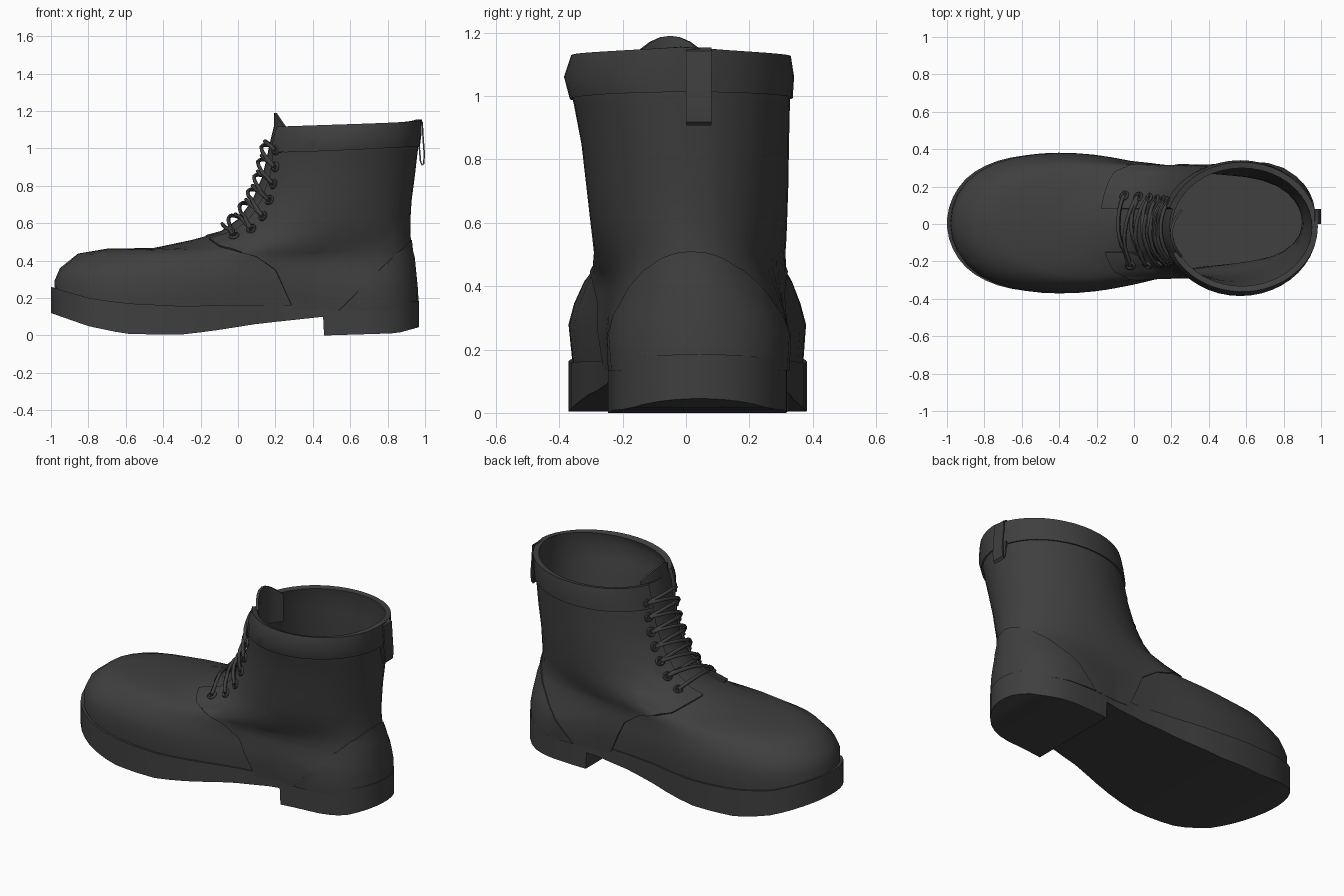
import bpy, bmesh, math
from mathutils import Vector
from mathutils.bvhtree import BVHTree

if "Cube" in bpy.data.objects:
    bpy.data.objects.remove(bpy.data.objects["Cube"], do_unlink=True)

leather = bpy.data.materials.new("charcoal_leather")
leather.use_nodes = True
leather.diffuse_color = (0.05, 0.05, 0.05, 1)
leather.node_tree.nodes["Principled BSDF"].inputs["Base Color"].default_value = (0.05, 0.05, 0.05, 1)

SEGS = 44
LACE_Y = -0.035  # centre line of the lacing
GAP = 0.115      # half width of the lacing gap


def interp(table, x):
    if x <= table[0][0]:
        return table[0][1]
    for (x0, y0), (x1, y1) in zip(table, table[1:]):
        if x <= x1:
            return y0 + (y1 - y0) * (x - x0) / (x1 - x0)
    return table[-1][1]


# Footprint: width relative to an ellipse, from toe (u = -1) to heel (u = 1)
WIDTH = [(-1, 1.5), (-.9, 1.44), (-.8, 1.35), (-.6, 1.2), (-.4, 1.1), (-.2, 1), (0, .89),
         (.2, .81), (.4, .81), (.62, .94), (.83, 1.2), (1, 1.4)]


def foot(u, s):
    shift = 0.1 * min(max(u / 0.6, 0), 1)
    return shift + s * interp(WIDTH, u)


def link(name, data):
    data.materials.append(leather)
    ob = bpy.data.objects.new(name, data)
    bpy.context.collection.objects.link(ob)
    bpy.ops.object.select_all(action='DESELECT')
    ob.select_set(True)
    bpy.context.view_layer.objects.active = ob
    return ob


def finish(name, bm, solid=0, offset=0, angle=40):
    me = bpy.data.meshes.new(name)
    bm.to_mesh(me)
    bm.free()
    ob = link(name, me)
    if solid:
        mod = ob.modifiers.new("thickness", 'SOLIDIFY')
        mod.thickness, mod.offset = solid, offset
        bpy.ops.object.modifier_apply(modifier=mod.name)
    bpy.ops.object.shade_smooth_by_angle(angle=math.radians(angle))


def loft(rows, closed=True):
    bm = bmesh.new()
    grid = [[bm.verts.new(p) for p in row] for row in rows]
    n = len(rows[0])
    for a, b in zip(grid, grid[1:]):
        for i in range(n if closed else n - 1):
            j = (i + 1) % n
            bm.faces.new((a[i], b[i], b[j], a[j]))
    bm.normal_update()
    return bm, grid


# Rings of the upper: front x, front z, back x, back z, right y, left y, roundness
RINGS = [
    (-.985, .21, .95, .135, -.355, .367, 0), (-.98, .295, .947, .24, -.368, .376, 0),
    (-.952, .36, .94, .31, -.352, .36, .05), (-.855, .438, .935, .36, -.325, .338, .2),
    (-.7, .464, .93, .41, -.305, .322, .4), (-.45, .468, .92, .45, -.29, .312, .65),
    (-.25, .51, .915, .5, -.285, .31, .85), (-.1, .55, .912, .55, -.287, .31, 1),
    (0, .62, .912, .62, -.295, .312, 1), (.075, .72, .918, .72, -.305, .313, 1),
    (.13, .85, .935, .85, -.32, .315, 1), (.16, .98, .95, .98, -.345, .318, 1),
    (.175, 1.05, .962, 1.07, -.367, .323, 1), (.19, 1.11, .965, 1.155, -.345, .313, 1)]
BEND = {0: 4, len(RINGS) - 1: .5}   # curve of the bottom edge and of the collar edge


def ring(k):
    xf, zf, xb, zb, yn, yp, w = RINGS[k]
    pts = []
    for i in range(SEGS):
        a = math.tau * i / SEGS
        u, s = -math.cos(a), math.sin(a)
        v = foot(u, s) * (1 - w) + s * w
        t = (1 - u) / 2
        z = zb + (zf - zb) * t ** BEND.get(k, 1)
        pts.append((xf + (xb - xf) * (1 - t), yn + (yp - yn) * (v + 1) / 2, z))
    return pts


def upper_surface():
    bm, grid = loft([ring(k) for k in range(len(RINGS))])
    # Even out the waist, where the foot turns into the shaft
    waist = [v for row in grid[2:9] for v in row if -.1 < v.co.x < .8 and abs(v.co.y) > .15]
    for _ in range(3):
        bmesh.ops.smooth_vert(bm, verts=waist, factor=.5, use_axis_y=True)
    bm.normal_update()
    return bm


bm = upper_surface()
tree = BVHTree.FromBMesh(bm)
finish("upper", bm, 0.014, -1, 60)


# Overlaid leather panels: the upper surface cut along planes, then thickened
def panel(name, cuts, keep, thick):
    bm = upper_surface()
    for co, no in cuts:
        geom = bm.verts[:] + bm.edges[:] + bm.faces[:]
        bmesh.ops.bisect_plane(bm, geom=geom, dist=1e-5, plane_co=co, plane_no=no)
    drop = [f for f in bm.faces if not keep(f.calc_center_median())]
    bmesh.ops.delete(bm, geom=drop, context='FACES')
    finish(name, bm, thick, 1)


def line_cut(p, q):
    return ((p[0], 0, p[1]), (q[1] - p[1], 0, p[0] - q[0]))


SEAM = [(-.17, .525), (-.1, .475), (.1, .42), (.2, .35), (.25, .24), (.3, .13)]
quarter_cuts = [line_cut(p, q) for p, q in zip(SEAM, SEAM[1:])]
quarter_cuts += [((-.17, 0, 0), (1, 0, 0)), ((.4, 0, 0), (1, 0, 0))]
quarter_cuts += [((0, LACE_Y + s * GAP, 0), (0, 1, 0)) for s in (-1, 1)]
panel("quarters", quarter_cuts,
      lambda c: c.x > -.17 and c.z > interp(SEAM, c.x)
      and not (abs(c.y - LACE_Y) < GAP and c.x < .4), 0.01)

back_line = ((.57, .165), (.93, .525))
panel("heel_counter", [line_cut(*back_line)],
      lambda c: c.x > .5 and c.z < c.x - .405, 0.016)

collar_line = ((.16, .975), (.96, 1.015))
panel("collar", [line_cut(*collar_line)] + quarter_cuts[-3:],
      lambda c: c.z > .975 + .05 * (c.x - .16)
      and not (abs(c.y - LACE_Y) < GAP and c.x < .4), 0.018)

# Sole: a loft of box sections from toe to heel with a stepped heel block
TOP = [(-1, .26), (-.8, .2), (-.6, .172), (-.3, .157), (0, .163), (.8, .165), (.97, .185)]
BOTTOM = [(-1, .12), (-.8, .05), (-.6, .008), (-.3, .004), (-.1, .03), (.1, .062),
          (.455, .1), (.46, 0), (.85, .012), (.97, .045)]
us = [-math.cos(.05 + (math.pi - .1) * i / 30) for i in range(31)]
us = sorted(us + [(x + .015) / .985 for x in (.455, .46)])
rows = []
for u in us:
    x, s = -.015 + .985 * u, math.sqrt(1 - u * u)
    r, l = .005 + .373 * foot(u, -s), .005 + .373 * foot(u, s)
    t, b = interp(TOP, x), interp(BOTTOM, x)
    rows.append([(x, r, b), (x, l, b), (x, l, t), (x, r, t)])
bm, grid = loft(rows)
bm.faces.new(grid[0])
bm.faces.new(grid[-1])
bmesh.ops.recalc_face_normals(bm, faces=bm.faces[:])
finish("sole", bm, angle=35)

# Tongue rising above the collar
rows = []
for j in range(5):
    row = []
    for i in range(9):
        d = (i - 4) / 4 * .125
        top = 1.19 - 5 * d * d
        row.append((.2 + 3.5 * d * d, LACE_Y - .015 + d, .95 + (top - .95) * j / 4))
    rows.append(row)
finish("tongue", loft(rows, False)[0], 0.014, 0)

# Pull loop on the back
path = [(.965, 1.15), (.985, 1.14), (.99, 1.05), (.996, .97), (.993, .92), (.984, .91),
        (.976, .93), (.968, 1.02)]
finish("pull_loop", loft([[(x, 0, z), (x, .08, z)] for x, z in path], False)[0], 0.008, 0)

# Eyelets and laces, placed by projecting onto the upper
ROWS = [(-.07, .575), (0, .64), (.055, .72), (.095, .8), (.125, .88), (.15, .96), (.165, 1.04)]
holes = [[Vector((x, LACE_Y + s * (.18 - .006 * k), z)) for s in (-1, 1)]
         for k, (x, z) in enumerate(ROWS)]


def project(p, height):
    down = Vector((1, 0, -1)).normalized()
    hit, normal, _, _ = tree.ray_cast(p - down * .3, down)
    return hit + normal * height, normal


def tube(name, paths, radius, cyclic=False):
    cu = bpy.data.curves.new(name, 'CURVE')
    cu.dimensions, cu.fill_mode = '3D', 'FULL'
    cu.bevel_depth, cu.bevel_resolution = radius, 1
    cu.use_fill_caps = True
    for pts in paths:
        sp = cu.splines.new('POLY')
        sp.points.add(len(pts) - 1)
        for p, co in zip(sp.points, pts):
            p.co = (*co, 1)
        sp.use_cyclic_u = cyclic
    link(name, cu)
    bpy.ops.object.convert(target='MESH')
    bpy.ops.object.shade_smooth_by_angle(angle=math.radians(60))


def eyelet(p):
    c, n = project(p, .014)
    a = n.cross(Vector((0, 0, 1))).normalized()
    b = n.cross(a)
    return [c + (a * math.cos(t) + b * math.sin(t)) * .02
            for t in (math.tau * i / 10 for i in range(10))]


def lace(p, q, lift):
    return [project(p.lerp(q, i / 10), .005 + lift * math.sin(math.pi * (.06 + .088 * i)) ** .5)[0]
            for i in range(11)]


tube("eyelets", [eyelet(p) for pair in holes for p in pair], .009, True)
bars = [lace(right, left, .025) for right, left in holes]
diagonals = [lace(a[0], b[1], .036) for a, b in zip(holes, holes[1:])]
tube("laces", bars + diagonals, .0105)
